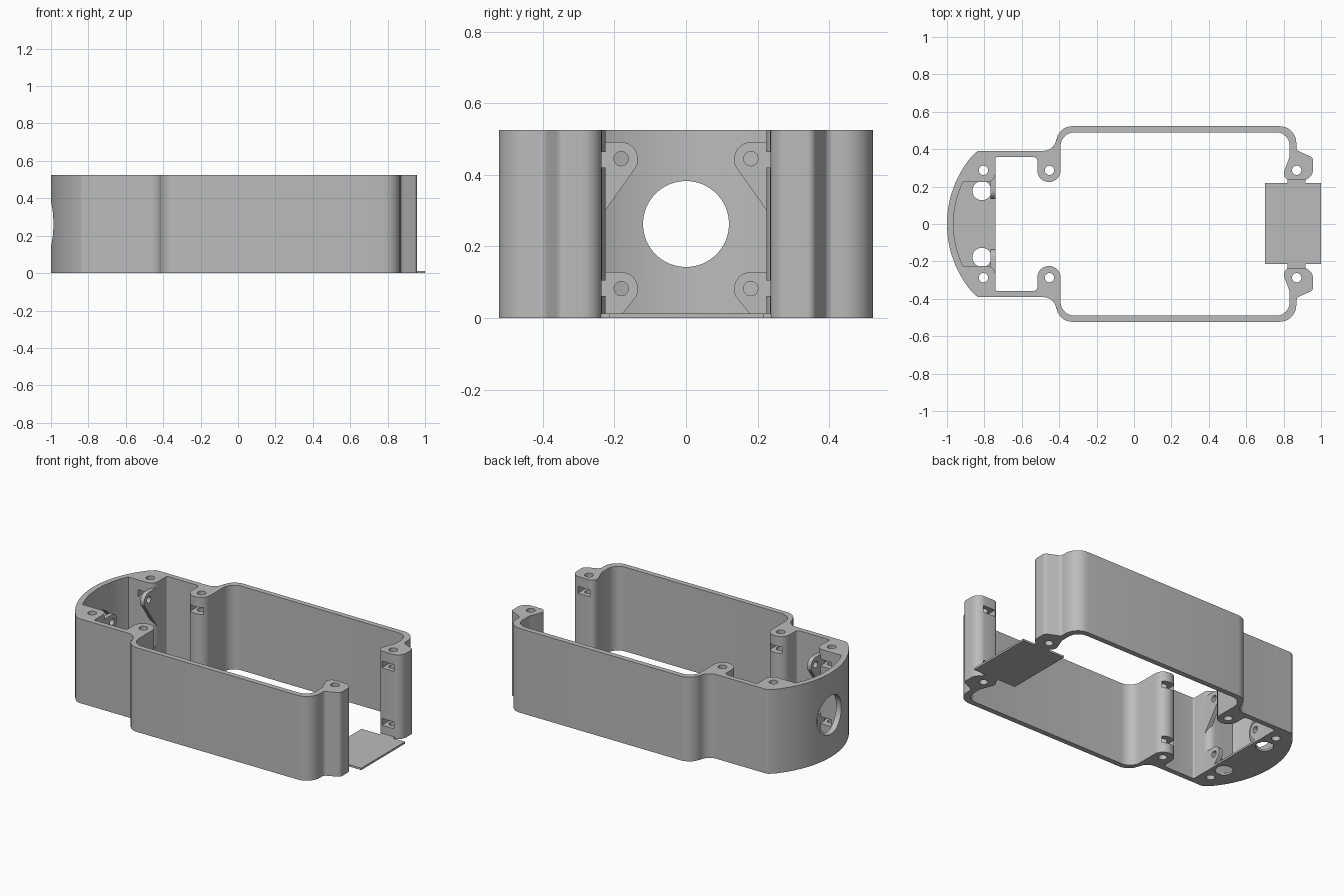
import bpy, bmesh, math
from mathutils import Vector, Matrix

cube = bpy.data.objects.get("Cube")
if cube:
    bpy.data.objects.remove(cube)

HEIGHT, FLOOR = 0.525, 0.012
grey = bpy.data.materials.new("light grey plastic")
grey.use_nodes = True
grey.diffuse_color = (0.5, 0.5, 0.5, 1)
grey.node_tree.nodes["Principled BSDF"].inputs["Base Color"].default_value = (0.5, 0.5, 0.5, 1)


def rounded(points, steps=8):
    """Open path of (x, y, radius) corners turned into a filleted polyline."""
    out = []
    for i, (x, y, r) in enumerate(points):
        p = Vector((x, y))
        if r == 0 or i in (0, len(points) - 1):
            out.append(p)
            continue
        a = (Vector(points[i - 1][:2]) - p).normalized()
        b = (Vector(points[i + 1][:2]) - p).normalized()
        half = a.angle(b) / 2
        centre = p + (a + b).normalized() * (r / math.sin(half))
        start = p + a * (r / math.tan(half)) - centre
        end = p + b * (r / math.tan(half)) - centre
        sweep = start.angle_signed(end)
        for k in range(steps + 1):
            out.append(centre + Matrix.Rotation(-sweep * k / steps, 2) @ start)
    return out


def arc(cx, radius, y_end, steps=14):
    """Bow of the nose, from the centre line out to y_end."""
    end = math.asin(y_end / radius)
    return [Vector((cx - radius * math.cos(end * k / steps),
                    radius * math.sin(end * k / steps))) for k in range(steps + 1)]


def mirror(path):
    return [Vector((p.x, -p.y)) for p in reversed(path)]


def finish(name, bm):
    bmesh.ops.recalc_face_normals(bm, faces=bm.faces)
    mesh = bpy.data.meshes.new(name)
    bm.to_mesh(mesh)
    bm.free()
    mesh.materials.append(grey)
    obj = bpy.data.objects.new(name, mesh)
    bpy.context.collection.objects.link(obj)
    return obj


def prism(name, path, low, high, along_x=False):
    """Extrude a flat outline along z, or a y-z outline along x."""
    bm = bmesh.new()
    place = (lambda p: (low, p.x, p.y)) if along_x else (lambda p: (p.x, p.y, low))
    face = bm.faces.new([bm.verts.new(place(p)) for p in path])
    move = (high - low, 0, 0) if along_x else (0, 0, high - low)
    new = bmesh.ops.extrude_face_region(bm, geom=[face])["geom"]
    bmesh.ops.translate(bm, vec=move, verts=[v for v in new if isinstance(v, bmesh.types.BMVert)])
    return finish(name, bm)


def circle(x, y, r, n=32):
    return [Vector((x + r * math.cos(math.tau * k / n), y + r * math.sin(math.tau * k / n)))
            for k in range(n)]


def rect(x0, x1, y0, y1):
    return [Vector(p) for p in ((x0, y0), (x1, y0), (x1, y1), (x0, y1))]


def cut(obj, cutter):
    mod = obj.modifiers.new("cut", 'BOOLEAN')
    mod.operation, mod.solver, mod.object = 'DIFFERENCE', 'EXACT', cutter
    bpy.context.view_layer.objects.active = obj
    bpy.ops.object.modifier_apply(modifier=mod.name)
    bpy.data.objects.remove(cutter)


def smooth(obj):
    bpy.ops.object.select_all(action='DESELECT')
    obj.select_set(True)
    bpy.context.view_layer.objects.active = obj
    bpy.ops.object.shade_smooth_by_angle(angle=math.radians(30))


# Shell wall: one half of the outline, out along the outside and back inside
outer_nose = arc(-0.44, 0.56, 0.365)
inner_nose = arc(-0.44, 0.525, 0.225)
side = rounded([
    (*outer_nose[-1], 0), (-0.835, 0.391, 0.03), (-0.415, 0.391, 0.07), (-0.415, 0.523, 0.085),
    (0.868, 0.523, 0.09), (0.868, 0.395, 0.025), (0.957, 0.355, 0.025), (0.957, 0.235, 0.055),
    (0.785, 0.235, 0.035), (0.832, 0.36, 0.06), (0.832, 0.49, 0.07), (-0.393, 0.49, 0.075),
    (-0.393, 0.225, 0.06), (-0.517, 0.225, 0.06), (-0.517, 0.358, 0.02), (-0.741, 0.358, 0.01),
    (-0.741, 0.225, 0.045), (*inner_nose[-1], 0)])
half = outer_nose[:-1] + side + inner_nose[-2::-1]
shell = prism("shell_wall", half + mirror(half)[1:-1], 0, HEIGHT)

# Screw holes and nut slots in the six posts
for s in (1, -1):
    for x in (-0.805, -0.452, 0.87):
        cut(shell, prism("hole_cutter", circle(x, s * 0.287, 0.025), -0.1, HEIGHT + 0.1))
        for z in (0.062, 0.42):
            slot = rect(x - 0.042, x + 0.042, s * 0.2, s * 0.315)
            cut(shell, prism("slot_cutter", slot, z, z + 0.043))

# Round opening in the nose
cut(shell, prism("opening_cutter", circle(0, HEIGHT / 2, 0.12, 64), -1.1, -0.9, True))
smooth(shell)

# Nose floor with two round holes
bow = arc(-0.44, 0.54, 0.23)
floor = prism("nose_floor", mirror(bow) + bow[1:] + [Vector((-0.741, 0.23)), Vector((-0.741, -0.23))],
              0, FLOOR)
for s in (1, -1):
    cut(floor, prism("hole_cutter", circle(-0.813, s * 0.178, 0.051), -0.1, 0.1))
smooth(floor)

# Bracket ears with sloped undersides, lower pair trimmed by the floor
for s, label in ((1, "left"), (-1, "right")):
    for z, level in ((0.445, "upper"), (0.082, "lower")):
        corners = [(0.268, z + 0.046, 0), (0.135, z + 0.046, 0.045), (0.135, z - 0.017, 0.03)]
        if level == "upper":
            corners += [(0.268, z - 0.205, 0)]
        else:
            corners += [(0.187, 0, 0), (0.268, 0, 0)]
        path = [Vector((s * p.x, p.y)) for p in rounded(corners)]
        ear = prism(f"{level}_{label}_ear", path, -0.768, -0.7415, True)
        cut(ear, prism("hole_cutter", circle(s * 0.181, z, 0.02), -0.9, -0.6, True))
        smooth(ear)

# Thin base plate at the open end, with a strip joining it to the posts
prism("end_plate", rect(0.70, 1.0, -0.214, 0.218), 0, FLOOR)
for s, label in ((1, "left"), (-1, "right")):
    prism(f"{label}_plate_link", rect(0.822, 0.918, s * 0.21, s * 0.242), 0, FLOOR)
